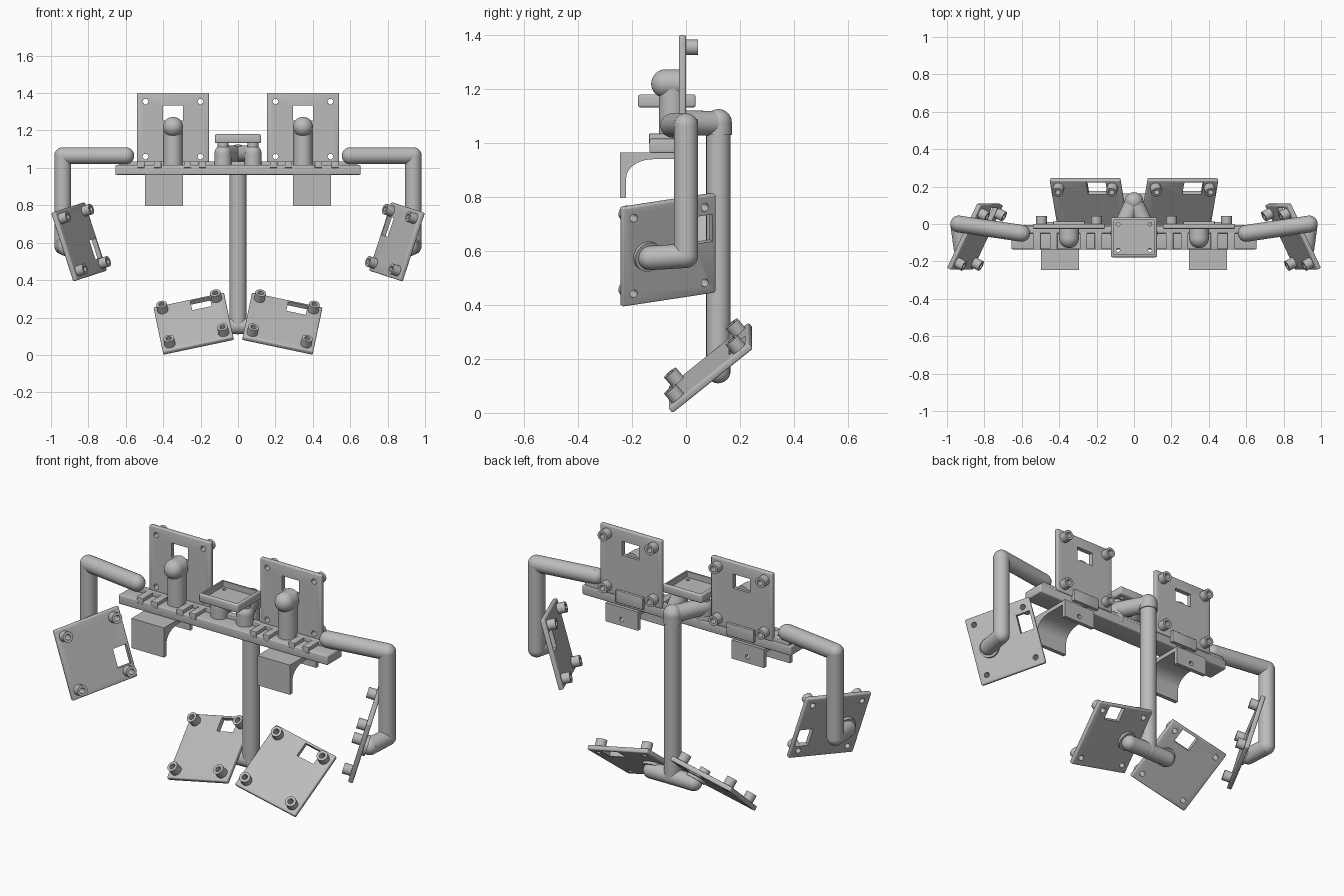
import bpy, bmesh, math
from mathutils import Vector, Matrix

cube = bpy.data.objects.get("Cube")
if cube:
    bpy.data.objects.remove(cube, do_unlink=True)

grey = bpy.data.materials.new("light_grey")
grey.use_nodes = True
grey.diffuse_color = (0.5, 0.5, 0.5, 1)
grey.node_tree.nodes["Principled BSDF"].inputs["Base Color"].default_value = (0.5, 0.5, 0.5, 1)
made = []


def add(name, bm):
    bmesh.ops.recalc_face_normals(bm, faces=bm.faces)
    mesh = bpy.data.meshes.new(name)
    bm.to_mesh(mesh)
    bm.free()
    mesh.materials.append(grey)
    obj = bpy.data.objects.new(name, mesh)
    bpy.context.collection.objects.link(obj)
    made.append(obj)
    return obj


def box(name, lo, hi, bevel=0.0):
    lo, hi = Vector(lo), Vector(hi)
    bm = bmesh.new()
    bmesh.ops.create_cube(bm, size=1, matrix=Matrix.Translation((lo + hi) / 2) @ Matrix.Diagonal((*(hi - lo), 1)))
    if bevel:
        bmesh.ops.bevel(bm, geom=bm.edges[:], offset=bevel, segments=3, profile=0.5, affect='EDGES')
    return add(name, bm)


def rod(bm, a, b, r):
    a, b = Vector(a), Vector(b)
    turn = (b - a).to_track_quat('Z', 'Y').to_matrix().to_4x4()
    bmesh.ops.create_cone(bm, cap_ends=True, segments=32, radius1=r, radius2=r, depth=(b - a).length,
                          matrix=Matrix.Translation((a + b) / 2) @ turn)


def pipe(name, pts, r, balls=()):
    """Straight tubes between points, with ball joints at the listed points."""
    bm = bmesh.new()
    for a, b in zip(pts, pts[1:]):
        rod(bm, a, b, r)
    for i in balls:
        bmesh.ops.create_uvsphere(bm, u_segments=32, v_segments=16, radius=r,
                                  matrix=Matrix.Translation(pts[i]))
    return add(name, bm)


def cut(obj, cutters):
    """Subtract the cutters, bake the result and remove them."""
    for c in cutters:
        c.hide_render = True
        mod = obj.modifiers.new("cut", 'BOOLEAN')
        mod.operation, mod.solver, mod.object = 'DIFFERENCE', 'EXACT', c
    bpy.context.view_layer.update()
    baked = bpy.data.meshes.new_from_object(obj.evaluated_get(bpy.context.evaluated_depsgraph_get()))
    obj.modifiers.clear()
    obj.data = baked
    for c in cutters:
        made.remove(c)
        bpy.data.objects.remove(c, do_unlink=True)


def frame(center, x, y):
    x = Vector(x).normalized()
    z = x.cross(Vector(y)).normalized()
    y = z.cross(x)
    return Matrix.Translation(center) @ Matrix((x, y, z)).transposed().to_4x4()


HALF, HOLE, THICK = 0.1925, 0.147, 0.026
CORNERS = [(sx * HOLE, sy * HOLE) for sx in (-1, 1) for sy in (-1, 1)]


def panel(name, matrix, win):
    """Square plate with a window, four holes and four hollow standoffs."""
    plate = box(name, (-HALF, -HALF, -THICK), (HALF, HALF, 0), 0.007)
    wx, wy = win
    cutters = [box("window_cutter", (wx - 0.053, wy - 0.04, -0.1), (wx + 0.053, wy + 0.04, 0.1))]
    for x, y in CORNERS:
        cutters.append(pipe("hole_cutter", [(x, y, -0.1), (x, y, 0.1)], 0.015))
    cut(plate, cutters)
    bm = bmesh.new()
    for x, y in CORNERS:
        ring = [bm.verts.new((x + r, y, z)) for r, z in ((0.015, -0.002), (0.029, -0.002), (0.029, 0.044), (0.015, 0.044))]
        edges = [bm.edges.new((ring[i], ring[(i + 1) % 4])) for i in range(4)]
        bmesh.ops.spin(bm, geom=ring + edges, cent=(x, y, 0), axis=(0, 0, 1), angle=math.tau, steps=24)
    bmesh.ops.remove_doubles(bm, verts=bm.verts, dist=0.0005)
    posts = add(name + "_standoffs", bm)
    plate.matrix_world = posts.matrix_world = matrix


# Crossbar with its rail
box("crossbar", (-0.655, -0.135, 0.963), (0.655, -0.005, 1.016), 0.006)
box("crossbar_rail", (-0.64, -0.05, 1.01), (0.64, -0.01, 1.035), 0.004)

for s, side in ((1, "left"), (-1, "right")):
    # Upper panel, its post and its clamp
    px = s * 0.3475
    panel(side + "_upper_panel", frame((px, 0, 1.2075), (-1, 0, 0), (0, 0, 1)), (0, 0.087))
    pipe(side + "_upper_post", [(px, -0.05, 0.98), (px, -0.05, 1.2)], 0.05, [1])
    pipe(side + "_upper_post_head", [(px, -0.076, 1.22), (px, -0.015, 1.22)], 0.053, [0])
    box(side + "_panel_clip", (px - 0.085, -0.01, 0.985), (px + 0.085, 0.014, 1.055), 0.003)
    for i, x in enumerate((0.19, 0.27, 0.43, 0.52)):
        box(f"{side}_rail_clamp_{i}", (s * x - 0.02, -0.137, 1.0), (s * x + 0.02, -0.02, 1.035), 0.003)

    # Curved hanger below the crossbar
    arc = [(-0.122 - 0.1 * math.cos(t), 0.868 + 0.072 * math.sin(t))
           for t in [i * math.pi / 20 for i in range(11)]]
    profile = [(-0.245, 0.965), (-0.245, 0.797), (-0.222, 0.797)] + arc
    profile += [(-0.01, 0.94), (-0.01, 0.86), (0.012, 0.86), (0.012, 0.965)]
    bm = bmesh.new()
    x0 = s * 0.395 - 0.102
    face = bm.faces.new([bm.verts.new((x0, y, z)) for y, z in profile])
    ext = bmesh.ops.extrude_face_region(bm, geom=[face])
    bmesh.ops.translate(bm, vec=(0.204, 0, 0), verts=[v for v in ext["geom"] if isinstance(v, bmesh.types.BMVert)])
    hanger = add(side + "_hanger", bm)
    cut(hanger, [pipe("hole_cutter", [(s * 0.395, -0.05, 0.895), (s * 0.395, 0.05, 0.895)], 0.013)])

    # Side arm and side panel
    back = Vector((-0.429 * s, 0.896, 0.109))
    up = Vector((0.307 * s, 0, 0.948))
    normal = Vector((-0.849 * s, -0.44, 0.275))
    center = Vector((0.85 * s, -0.0675, 0.605)) + normal * 0.013
    panel(side + "_side_panel", frame(center, up * s, back), (0.063, 0.138))
    foot = Vector((0.885 * s, -0.15, 0.585))
    pipe(side + "_side_arm", [(0.6 * s, -0.05, 1.065), (0.937 * s, 0, 1.065), (0.937 * s, 0, 0.582),
                              foot - normal * 0.04], 0.045, range(4))
    pipe(side + "_side_flange", [foot, foot - normal * 0.03], 0.056)

    # Lower branch and lower panel
    across = Vector((0.978, 0, -0.206 * s))
    rise = Vector((0.13 * s, 0.775, 0.62))
    normal = across.cross(rise).normalized()
    center = Vector((0.237 * s, 0.091, 0.167))
    panel(side + "_lower_panel", frame(center + normal * 0.013, across, rise), (0.06, 0.138))
    foot = center - across * 0.1 * s
    pipe(side + "_lower_branch", [(0, 0.12, 0.155), foot - normal * 0.045], 0.044, [0, 1])
    pipe(side + "_lower_flange", [foot, foot - normal * 0.028], 0.054)

    # Yoke from the mast to the crossbar
    pipe(side + "_yoke", [(0, 0.12, 1.072), (0.08 * s, -0.05, 1.077), (0.08 * s, -0.05, 0.99)], 0.046, [1])
    pipe(side + "_tray_foot", [(0.08 * s, -0.05, 1.08), (0.08 * s, -0.05, 1.14)], 0.03)

# Central mast
pipe("mast", [(0, 0.12, 0.155), (0, 0.12, 1.075)], 0.045, [0])
pipe("mast_top", [(0, 0.12, 1.03), (0, 0.12, 1.076)], 0.05, [1])

# Recessed tray with corner holes
tray = box("tray", (-0.123, -0.178, 1.132), (0.123, 0.036, 1.18), 0.009)
pocket = [box("pocket_cutter", (-0.108, -0.163, 1.147), (0.108, 0.021, 1.3))]
for x in (-0.085, 0.085):
    for y in (-0.14, -0.002):
        pocket.append(pipe("hole_cutter", [(x, y, 1.1), (x, y, 1.2)], 0.01))
cut(tray, pocket)

# Smooth shading with sharp edges kept
bpy.ops.object.select_all(action='DESELECT')
for obj in made:
    obj.select_set(True)
bpy.context.view_layer.objects.active = made[0]
bpy.ops.object.shade_smooth_by_angle(angle=math.radians(35))
